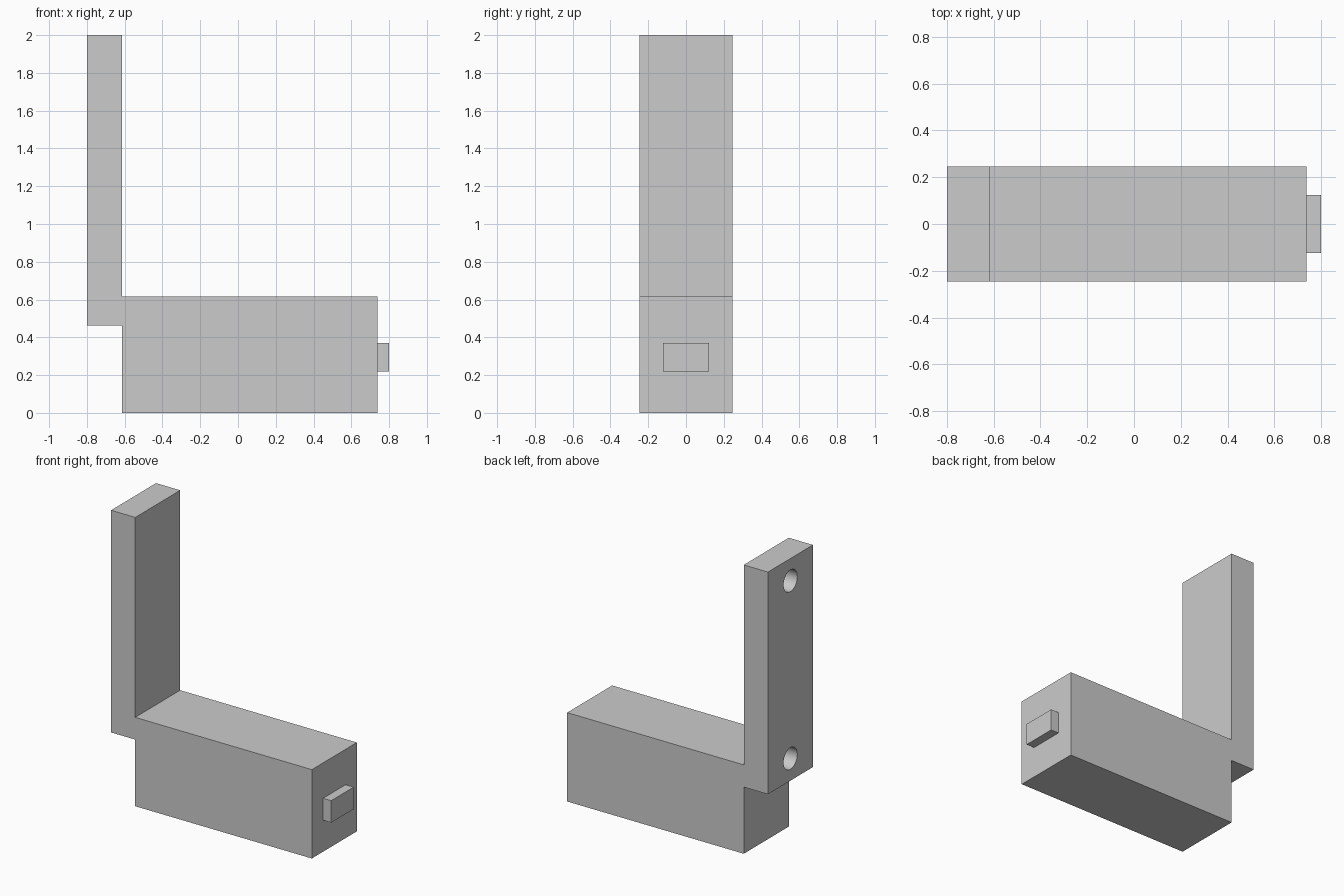
import bpy
import bmesh
from math import radians

cube = bpy.data.objects.get("Cube")
if cube:
    bpy.data.objects.remove(cube, do_unlink=True)

grey = bpy.data.materials.new("light grey")
grey.use_nodes = True
colour = (0.6, 0.6, 0.6, 1)
grey.diffuse_color = colour
grey.node_tree.nodes["Principled BSDF"].inputs["Base Color"].default_value = colour

WIDTH = 0.492                       # depth along y
BACK, INNER, END, TIP = -0.8, -0.615, 0.738, 0.8
STEP, DECK, TOP = 0.4615, 0.6154, 2.0


def extrude_profile(name, points, width):
    """Extrude an x-z outline symmetrically along y."""
    bm = bmesh.new()
    face = bm.faces.new([bm.verts.new((x, -width / 2, z)) for x, z in points])
    new = bmesh.ops.extrude_face_region(bm, geom=[face])["geom"]
    verts = [v for v in new if isinstance(v, bmesh.types.BMVert)]
    bmesh.ops.translate(bm, verts=verts, vec=(0, width, 0))
    bmesh.ops.recalc_face_normals(bm, faces=bm.faces)
    mesh = bpy.data.meshes.new(name)
    bm.to_mesh(mesh)
    bm.free()
    mesh.materials.append(grey)
    obj = bpy.data.objects.new(name, mesh)
    bpy.context.collection.objects.link(obj)
    return obj


# Body block and upright mounting plate as one solid
body = extrude_profile("bracket_body", [
    (INNER, 0), (END, 0), (END, DECK), (INNER, DECK),
    (INNER, TOP), (BACK, TOP), (BACK, STEP), (INNER, STEP)], WIDTH)

# Small tab on the end of the block
extrude_profile("end_tab", [
    (END, 0.218), (TIP, 0.218), (TIP, 0.37), (END, 0.37)], WIDTH / 2)

# Blind screw holes in the back of the plate
HOLE_DEPTH, INSET = 0.154, 0.154
for z in (STEP + INSET, TOP - INSET):
    bpy.ops.mesh.primitive_cylinder_add(
        vertices=48, radius=0.075, depth=HOLE_DEPTH * 2,
        location=(BACK, 0, z), rotation=(0, radians(90), 0))
    cutter = bpy.context.object
    cutter.name = "hole_cutter"
    cutter.hide_render = True
    cutter.data.materials.append(grey)
    cut = body.modifiers.new("hole", "BOOLEAN")
    cut.operation = "DIFFERENCE"
    cut.solver = "EXACT"
    cut.object = cutter
    bpy.ops.object.select_all(action="DESELECT")
    body.select_set(True)
    bpy.context.view_layer.objects.active = body
    bpy.ops.object.modifier_apply(modifier=cut.name)
    bpy.data.objects.remove(cutter, do_unlink=True)

bpy.ops.object.shade_smooth_by_angle(angle=radians(30))
